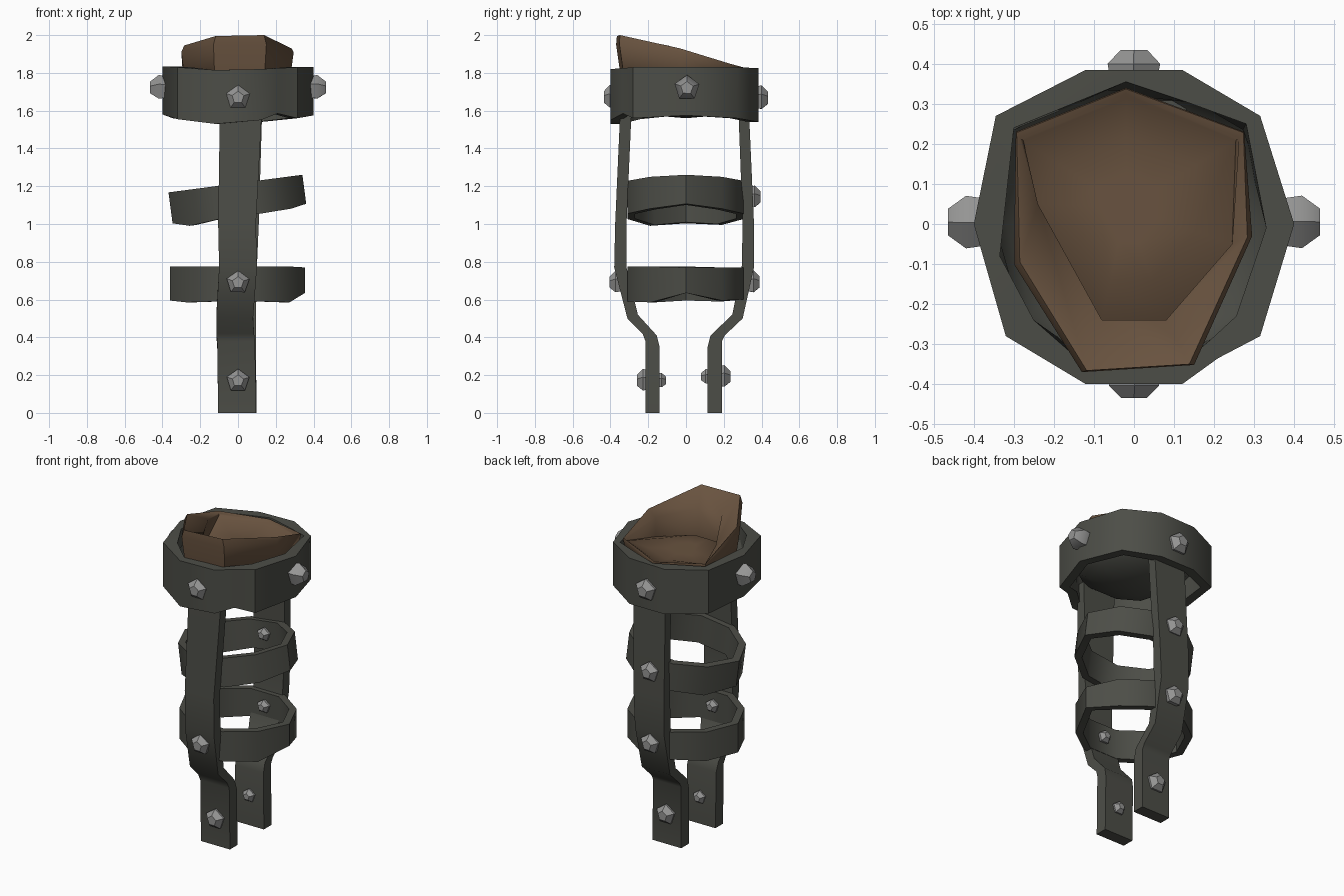
import bpy, bmesh, math
from mathutils import Matrix, Vector


def material(name, rgb):
    m = bpy.data.materials.new(name)
    m.diffuse_color = (*rgb, 1)
    return m


IRON = material("dark_iron", (0.073, 0.075, 0.063))
STEEL = material("bolt_steel", (0.30, 0.30, 0.295))
LEATHER = material("brown_leather", (0.140, 0.086, 0.050))


def loft(name, loops, mat, closed=False, cap_start=None, cap_end=None, angle=42):
    """Skin a list of equal-sized loops; caps are None, 'face' or an apex point."""
    bm = bmesh.new()
    rows = [[bm.verts.new(p) for p in loop] for loop in loops]
    n = len(rows[0])
    pairs = list(zip(rows, rows[1:])) + ([(rows[-1], rows[0])] if closed else [])
    for a, b in pairs:
        for i in range(n):
            j = (i + 1) % n
            bm.faces.new((a[i], a[j], b[j], b[i]))
    for row, cap in ((rows[0], cap_start), (rows[-1], cap_end)):
        if cap == 'face':
            bm.faces.new(row)
        elif cap:
            tip = bm.verts.new(cap)
            for i in range(n):
                bm.faces.new((row[i], row[(i + 1) % n], tip))
    bmesh.ops.recalc_face_normals(bm, faces=bm.faces)
    me = bpy.data.meshes.new(name)
    bm.to_mesh(me)
    bm.free()
    me.materials.append(mat)
    for p in me.polygons:
        p.use_smooth = True
    me.set_sharp_from_angle(angle=math.radians(angle))
    ob = bpy.data.objects.new(name, me)
    bpy.context.collection.objects.link(ob)
    return ob


def band(name, outline, inner, bottom, top, inner_top=None):
    """Hollow ring from a plan outline with per-corner bottom and top heights."""
    inside = [(x * inner, y * inner) for x, y in outline]

    def loop(plan, heights):
        return [(x, y, z) for (x, y), z in zip(plan, heights)]
    return loft(name, [loop(outline, bottom), loop(outline, top),
                       loop(inner_top or inside, top), loop(inside, bottom)], IRON, closed=True)


# Top collar: dented lower edge, upper opening fitted to the cup
collar = [(0.40, 0), (0.315, 0.27), (0.12, 0.385), (-0.12, 0.385), (-0.345, 0.27),
          (-0.40, 0), (-0.32, -0.28), (-0.12, -0.40), (0.12, -0.40), (0.21, -0.335), (0.315, -0.28)]
opening = [(0.33, -0.01), (0.28, 0.25), (0.13, 0.305), (-0.02, 0.355), (-0.30, 0.24),
           (-0.335, -0.08), (-0.25, -0.24), (-0.13, -0.345), (0.13, -0.34), (0.19, -0.29), (0.255, -0.23)]
low = [1.575, 1.56, 1.54, 1.54, 1.56, 1.58, 1.555, 1.53, 1.55, 1.585, 1.56]
high = [1.83, 1.83, 1.825, 1.82, 1.83, 1.835, 1.83, 1.815, 1.82, 1.825, 1.83]
band("top_collar", collar, 0.86, low, high, opening)

# Rounded iron dish closing the collar under the cup
dish = [[(x * s, y * s, z) for x, y in collar]
        for s, z in ((0.87, 1.74), (0.80, 1.67), (0.60, 1.61), (0.30, 1.57))]
loft("collar_dish", dish, IRON, cap_end=(0, 0, 1.56), angle=80)

# Two smaller bands between the straps, the upper one tilted
small = [(0.355, 0), (0.272, 0.19), (0.11, 0.305), (-0.11, 0.305), (-0.272, 0.19),
         (-0.36, 0), (-0.272, -0.19), (-0.11, -0.31), (0.11, -0.31), (0.272, -0.19)]
band("lower_band", small, 0.87, [0.635, 0.595, 0.60, 0.60, 0.59, 0.595, 0.585, 0.59, 0.59, 0.585],
     [0.77] * 5 + [0.775] * 5)
upper = band("upper_band", small, 0.87,
             [-0.07, -0.085, -0.09, -0.09, -0.10, -0.08, -0.105, -0.09, -0.09, -0.085], [0.085] * 10)
upper.location = (0, 0, 1.13)
upper.rotation_euler = (0, math.radians(-7.5), 0)


def strap(name, profile):
    """Bent flat bar; rows are outer y, outer z, inner y, inner z, left x, right x."""
    loops = [[(l, yo, zo), (r, yo, zo), (r, yi, zi), (l, yi, zi)]
             for yo, zo, yi, zi, l, r in profile]
    loft(name, loops, IRON, cap_start='face', cap_end='face', angle=60)


strap("front_strap", [(-0.215, 0, -0.14, 0, -0.105, 0.095),
                      (-0.215, 0.38, -0.14, 0.35, -0.11, 0.09),
                      (-0.23, 0.42, -0.155, 0.41, -0.115, 0.085),
                      (-0.31, 0.50, -0.255, 0.52, -0.115, 0.08),
                      (-0.38, 0.77, -0.315, 0.77, -0.10, 0.10),
                      (-0.375, 1.0, -0.315, 1.0, -0.105, 0.095),
                      (-0.345, 1.67, -0.285, 1.67, -0.095, 0.13)])
strap("back_strap", [(0.19, 0, 0.115, 0, -0.10, 0.098),
                     (0.19, 0.38, 0.115, 0.35, -0.10, 0.095),
                     (0.205, 0.41, 0.13, 0.41, -0.10, 0.095),
                     (0.30, 0.50, 0.245, 0.52, -0.10, 0.095),
                     (0.36, 0.77, 0.295, 0.77, -0.10, 0.10),
                     (0.36, 1.0, 0.30, 1.0, -0.10, 0.11),
                     (0.33, 1.67, 0.275, 1.67, -0.09, 0.13)])

# Leather socket cup: slanted rim, raised front lip, pad running smoothly to the back edge
rim = [(-0.295, 0.23, 1.835), (-0.02, 0.34, 1.81), (0.275, 0.23, 1.845), (0.295, -0.03, 1.91),
       (0.15, -0.352, 1.95), (-0.13, -0.37, 1.95), (-0.30, -0.10, 1.91)]
crest = [(-0.293, 0.228, 1.84), (-0.02, 0.337, 1.82), (0.273, 0.228, 1.85), (0.283, -0.033, 1.93),
         (0.138, -0.35, 2.0), (-0.118, -0.366, 1.995), (-0.285, -0.095, 1.945)]
ledge = [(-0.285, 0.215, 1.832), (-0.02, 0.325, 1.817), (0.262, 0.215, 1.84), (0.245, -0.05, 1.88),
         (0.08, -0.24, 1.91), (-0.08, -0.24, 1.91), (-0.24, 0.05, 1.87)]
crease = [(x * s, y * s, z) for (x, y, _), z, s in zip(
    ledge, (1.825, 1.812, 1.832, 1.76, 1.73, 1.73, 1.76), (0.97, 0.97, 0.97, 1, 1, 1, 1))]
mid = Vector((-0.02, 0.04))


def shrink(loop, s, z):
    return [(mid.x + (x - mid.x) * s, mid.y + (y - mid.y) * s, z) for x, y, _ in loop]


loft("socket_cup",
     [shrink(rim, 0.55, 1.68), shrink(rim, 0.93, 1.75), rim, crest, ledge, crease,
      shrink(crease, 0.65, 1.79), shrink(crease, 0.3, 1.79)],
     LEATHER, cap_start='face', cap_end=(mid.x, mid.y, 1.79), angle=55)


def stud(name, pos, out, radius=0.06, height=0.05, spin=0.3):
    """Five-sided domed bolt head pointing along out."""
    rot = Vector(out).to_track_quat('Z', 'Y').to_matrix().to_4x4()
    m = Matrix.Translation(pos) @ rot
    loops = []
    for r, z in ((0.9, -0.4), (1.0, 0.3), (0.5, 1.0)):
        loops.append([m @ Vector((radius * r * math.cos(spin + k * math.tau / 5),
                                  radius * r * math.sin(spin + k * math.tau / 5), height * z))
                      for k in range(5)])
    loft(name, loops, STEEL, cap_start='face', cap_end='face')


# Collar bolts
for label, s in (("left", -1), ("right", 1)):
    stud("collar_bolt_" + label, (s * 0.40, 0.005, 1.72), (s, 0, 0), 0.069, 0.065)
stud("collar_bolt_front", (0, -0.39, 1.67), (0, -1, 0), 0.066, 0.045)
stud("collar_bolt_back", (0, 0.385, 1.665), (0, 1, 0), 0.069, 0.05)

# Strap bolts with smaller nuts on the inside: side, height, outer y, inner y
for i, (s, z, yo, yi) in enumerate([(-1, 0.69, 0.36, 0.265), (-1, 0.17, 0.215, 0.14),
                                    (1, 1.14, 0.35, 0.26), (1, 0.69, 0.345, 0.26),
                                    (1, 0.19, 0.19, 0.115)]):
    stud(f"strap_bolt_{i}", (0, s * yo, z), (0, s, 0), 0.063, 0.045)
    stud(f"strap_nut_{i}", (0, s * yi, z), (0, -s, 0), 0.042, 0.035)
